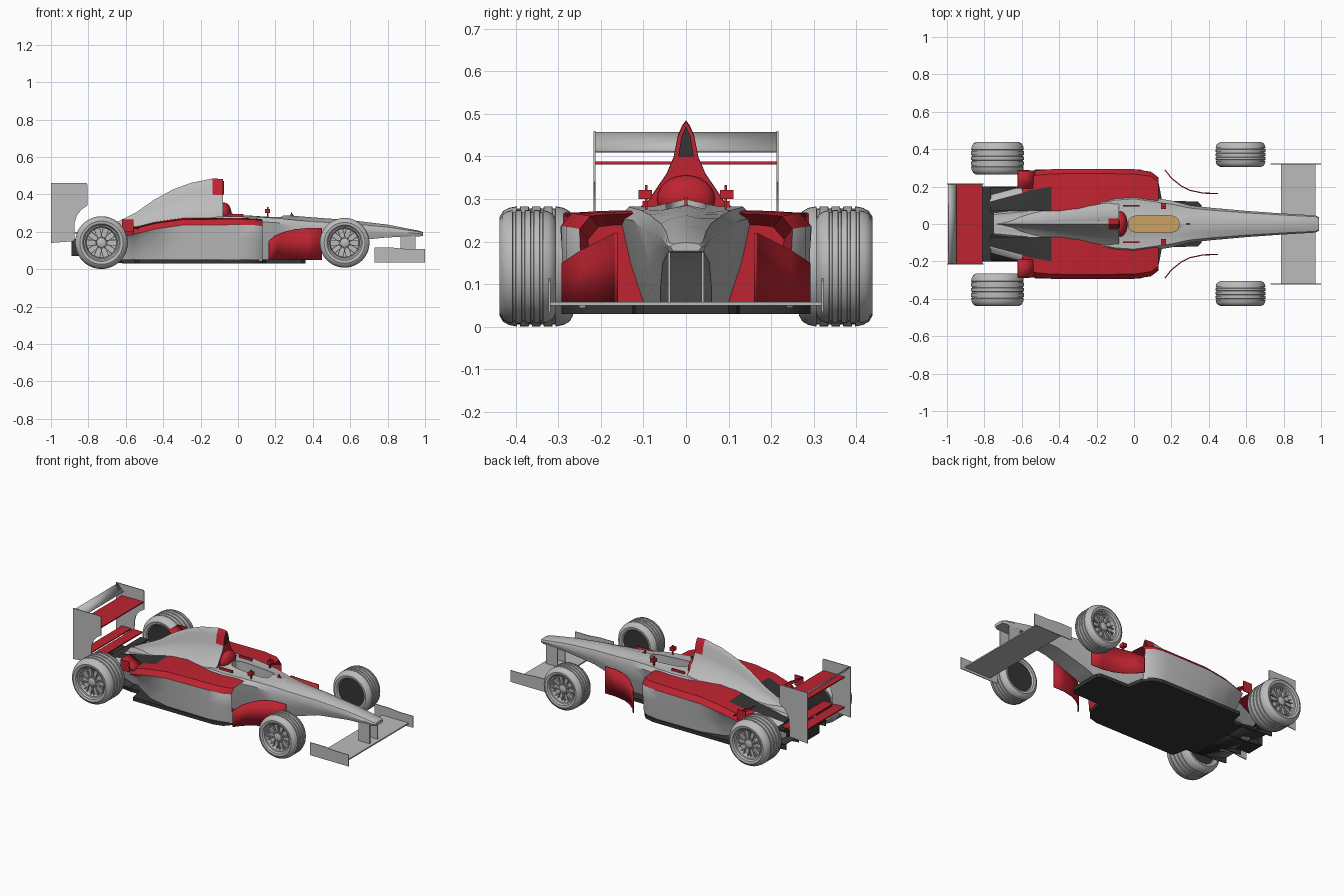
import bpy, bmesh
from math import sin, cos, pi

old = bpy.data.objects.get("Cube")
if old:
    bpy.data.objects.remove(old)


def material(name, rgb):
    m = bpy.data.materials.new(name)
    m.use_nodes = True
    m.diffuse_color = (*rgb, 1)
    m.node_tree.nodes["Principled BSDF"].inputs["Base Color"].default_value = (*rgb, 1)
    return m


GREY = material("light grey", (0.5, 0.5, 0.5))
RED = material("racing red", (0.52, 0.017, 0.03))
DARK = material("carbon dark", (0.035, 0.035, 0.035))
TAN = material("seat tan", (0.6, 0.36, 0.13))


def shade(ob, angle=0.6):
    bpy.ops.object.select_all(action="DESELECT")
    ob.select_set(True)
    bpy.context.view_layer.objects.active = ob
    bpy.ops.object.shade_smooth_by_angle(angle=angle)


def make(name, verts, faces, mats, index=None, mirror=False, thick=0):
    me = bpy.data.meshes.new(name)
    me.from_pydata(verts, [], faces)
    for m in mats:
        me.materials.append(m)
    for i, p in enumerate(me.polygons):
        p.material_index = index[i] if index else 0
    bm = bmesh.new()
    bm.from_mesh(me)
    bmesh.ops.recalc_face_normals(bm, faces=bm.faces)
    bm.to_mesh(me)
    bm.free()
    ob = bpy.data.objects.new(name, me)
    bpy.context.collection.objects.link(ob)
    shade(ob)
    if thick:
        mod = ob.modifiers.new("thickness", "SOLIDIFY")
        mod.thickness, mod.offset = thick, 0
    if mirror:
        ob.modifiers.new("mirror", "MIRROR").use_axis = (False, True, False)
    return ob


def loft(name, rings, mats, rule=None, closed=True, caps=(True, True), mirror=False, thick=0):
    """Skin rings of 3D points; rule(ring, segment) picks the material, ring -1 is the first cap."""
    n = len(rings[0])
    verts = [p for r in rings for p in r]
    faces, index = [], []
    rule = rule or (lambda r, s: 0)
    for r in range(len(rings) - 1):
        for s in range(n if closed else n - 1):
            t = (s + 1) % n
            faces.append((r * n + s, r * n + t, r * n + n + t, r * n + n + s))
            index.append(rule(r, s))
    if caps[0]:
        faces.append(tuple(range(n)))
        index.append(rule(-1, 0))
    if caps[1]:
        faces.append(tuple(range(len(verts) - n, len(verts))))
        index.append(rule(len(rings) - 1, 0))
    return make(name, verts, faces, mats, index, mirror, thick)


def prism(name, outline, axis, a, b, mat, mirror=False):
    """Extrude a 2D outline from a to b along the y or z axis."""
    place = (lambda p, h: (p[0], h, p[1])) if axis == "y" else (lambda p, h: (p[0], p[1], h))
    return loft(name, [[place(p, h) for p in outline] for h in (a, b)], [mat], mirror=mirror)


def box(name, xs, ys, zs, mat, mirror=False):
    outline = [(xs[0], ys[0]), (xs[1], ys[0]), (xs[1], ys[1]), (xs[0], ys[1])]
    return prism(name, outline, "z", zs[0], zs[1], mat, mirror)


def full(half, x):
    """Mirror a half section that starts on the centre line."""
    return [(x, y, z) for y, z in half] + [(x, -y, z) for y, z in reversed(half) if y > 0]


# Nose and tub: x, half width, top, widest height, bottom half width, bottom
stations = [
    (0.99, 0.036, 0.198, 0.188, 0.03, 0.178), (0.97, 0.046, 0.205, 0.19, 0.04, 0.175),
    (0.8, 0.056, 0.238, 0.205, 0.045, 0.17), (0.6, 0.07, 0.262, 0.215, 0.055, 0.15),
    (0.4, 0.088, 0.277, 0.22, 0.06, 0.09), (0.3, 0.1, 0.285, 0.23, 0.06, 0.045),
    (0.2, 0.125, 0.29, 0.25, 0.07, 0.045), (0, 0.158, 0.3, 0.255, 0.1, 0.045),
    (-0.1, 0.15, 0.3, 0.255, 0.11, 0.045), (-0.3, 0.11, 0.27, 0.24, 0.11, 0.045),
    (-0.75, 0.06, 0.2, 0.18, 0.06, 0.06)]
rings = [full([(0, zt), (w * 0.5, zt - 0.07 * (zt - zb)), (w * 0.85, zt * 0.6 + zm * 0.4), (w, zm),
               (w * 0.6 + wb * 0.4, zm * 0.5 + zb * 0.5), (wb, zb)], x)
         for x, w, zt, zm, wb, zb in stations]
tub = loft("nose_and_tub", rings, [GREY, TAN])

# Cockpit opening, cut with a tan floor
oval = [(0.105 + 0.135 * abs(cos(a)) ** 0.5 * (1 if cos(a) > 0 else -1),
         0.047 * abs(sin(a)) ** 0.6 * (1 if sin(a) > 0 else -1))
        for a in [pi * (i + 0.5) / 12 for i in range(24)]]
cutter = loft("cockpit_cutter", [[(x, y, h) for x, y in oval] for h in (0.21, 0.4)], [GREY, TAN],
              lambda r, s: 1 if r == -1 else 0)
cut = tub.modifiers.new("cockpit", "BOOLEAN")
cut.object, cut.operation, cut.solver = cutter, "DIFFERENCE", "EXACT"
bpy.context.view_layer.objects.active = tub
bpy.ops.object.modifier_apply(modifier="cockpit")
bpy.data.objects.remove(cutter)
shade(tub)

# Engine cover with red air intake
cover = [(-0.08, 0.146, 0.482, 0.25), (-0.135, 0.147, 0.485, 0.25), (-0.25, 0.12, 0.462, 0.25),
         (-0.35, 0.1, 0.425, 0.245), (-0.45, 0.08, 0.37, 0.235), (-0.55, 0.055, 0.3, 0.22),
         (-0.65, 0.03, 0.25, 0.2), (-0.73, 0.006, 0.21, 0.19)]
flare = [(1, 0), (0.95, 0.06), (0.85, 0.13), (0.63, 0.2), (0.47, 0.31), (0.2, 0.6), (0, 1)]
rings = [full([(w * f, zb + (zt - zb) * t) for t, f in flare] + [(w, zb - 0.05)], x)
         for x, w, zt, zb in cover]
last = len(rings[0]) - 1
loft("engine_cover", rings, [GREY, RED],
     lambda r, s: 1 if r == -1 or (r == 0 and (s < 3 or s > last - 3)) else 0)
loft("intake_mouth", [[(x, 0, 0.472), (x, 0.011, 0.445), (x, 0.018, 0.4), (x, -0.018, 0.4),
                       (x, -0.011, 0.445)] for x in (-0.082, -0.076)], [DARK])

# Headrest and cockpit side pads
bpy.ops.mesh.primitive_uv_sphere_add(segments=24, ring_count=12, radius=1, location=(-0.075, 0, 0.3))
headrest = bpy.context.object
headrest.name = "headrest"
headrest.scale = (0.04, 0.068, 0.056)
headrest.data.materials.append(RED)
shade(headrest)
box("cockpit_pad", (-0.06, 0.03), (0.094, 0.102), (0.28, 0.296), RED, True)

# Sidepods: x, outer edge, top, side, lower side, inner edge of the shelf
pods = [(0.03, 0.23, 0.235, 0.225, 0.2, 0.17), (0.13, 0.25, 0.26, 0.247, 0.235, 0.18),
        (0.09, 0.28, 0.265, 0.28, 0.268, 0.2), (0, 0.293, 0.268, 0.291, 0.285, 0.2),
        (-0.3, 0.295, 0.265, 0.29, 0.28, 0.2), (-0.44, 0.293, 0.245, 0.265, 0.245, 0.2),
        (-0.56, 0.282, 0.215, 0.19, 0.17, 0.18), (-0.6, 0.2, 0.21, 0.16, 0.14, 0.165),
        (-0.77, 0.155, 0.17, 0.1, 0.09, 0.12)]


def pod_paint(r, s):
    if r <= 0:
        return 1
    if s == 0 and r >= 5:
        return 2
    return 1 if s < 3 and r < 7 else 0


loft("sidepod", [[(x, 0.07, zt + 0.008), (x, ym, zt + 0.004), (x, yo - 0.025, zt), (x, yo, zt - 0.03),
                  (x, ys, zt * 0.6), (x, yl, 0.045), (x, 0.07, 0.045)]
                 for x, yo, zt, ys, yl, ym in pods],
     [GREY, RED, DARK], pod_paint, mirror=True)

# Rear flip-up winglets
loft("flip_up", [[(-0.53, y, 0.215), (-0.57, y, 0.235), (-0.62, y, 0.266)] for y in (0.19, 0.285)],
     [RED], closed=False, caps=(False, False), mirror=True, thick=0.006)
box("flip_up_fence", (-0.62, -0.56), (0.284, 0.289), (0.2, 0.266), RED, True)

# Curved guide vanes ahead of the sidepods
vane = [(0.165, 0.29, 0.15), (0.2, 0.245, 0.18), (0.25, 0.205, 0.2), (0.3, 0.18, 0.213),
        (0.37, 0.165, 0.22), (0.45, 0.163, 0.22)]
loft("guide_vane", [[(x, y, 0.05), (x, y, z)] for x, y, z in vane], [RED],
     closed=False, caps=(False, False), mirror=True, thick=0.006)

# Floor, diffuser and tail
side = [(0.36, 0.1), (0.34, 0.12), (0.15, 0.125), (0.13, 0.23), (0.09, 0.275), (0.03, 0.292),
        (-0.53, 0.292), (-0.55, 0.2), (-0.62, 0.2)]
prism("floor", side + [(x, -y) for x, y in reversed(side)], "z", 0.03, 0.052, DARK)
loft("diffuser", [[(-0.6, y, 0.035), (-0.72, y, 0.05), (-0.84, y, 0.09)] for y in (-0.2, 0.2)],
     [DARK], closed=False, caps=(False, False), thick=0.008)
for y in (0.07, 0.195):
    prism("diffuser_fence", [(-0.6, 0.03), (-0.84, 0.05), (-0.84, 0.09), (-0.6, 0.045)], "y",
          y, y + 0.005, DARK, True)
box("tail_box", (-0.89, -0.74), (-0.06, 0.06), (0.07, 0.16), DARK)
box("tail_deck", (-0.82, -0.765), (-0.2, 0.2), (0.16, 0.168), DARK)

# Rear wing
plate = [(-1, 0.46), (-0.81, 0.46), (-0.805, 0.45), (-0.805, 0.34), (-0.835, 0.32), (-0.86, 0.29),
         (-0.873, 0.25), (-0.875, 0.15), (-1, 0.14)]
prism("rear_endplate", plate, "y", 0.212, 0.217, GREY, True)
box("rear_main_plane", (-0.96, -0.81), (-0.213, 0.213), (0.381, 0.388), RED)
loft("rear_flap", [[(-0.95, y, 0.412), (-0.97, y, 0.43), (-0.992, y, 0.455)] for y in (-0.213, 0.213)],
     [GREY], closed=False, caps=(False, False), thick=0.006)
for x in (-0.96, -0.88):
    box("rear_lower_plane", (x, x + 0.065), (-0.213, 0.213), (0.19, 0.197), RED)

# Front wing and its pylons
box("front_wing", (0.785, 0.97), (-0.32, 0.32), (0.05, 0.058), GREY)
prism("front_endplate", [(0.73, 0.035), (1, 0.035), (1, 0.108), (0.9, 0.108), (0.83, 0.115),
                         (0.73, 0.115)], "y", 0.318, 0.323, GREY, True)
prism("wing_pylon", [(0.87, 0.055), (0.95, 0.055), (0.95, 0.195), (0.87, 0.2)], "y", 0.036, 0.042,
      GREY, True)

# Mirrors and nose fin
box("mirror_pod", (0.145, 0.172), (0.08, 0.112), (0.3, 0.321), RED, True)
box("mirror_stalk", (0.155, 0.162), (0.09, 0.096), (0.265, 0.333), RED, True)
prism("nose_fin", [(0.275, 0.27), (0.31, 0.27), (0.285, 0.305)], "y", -0.004, 0.004, RED)


# Wheels
def lathe(name, profile, x0, z0, mat, closed=False):
    """Turn (radius, y) points about a sideways axle."""
    steps = [2 * pi * i / 48 for i in range(49)]
    rings = [[(x0 + r * cos(a), y, z0 + r * sin(a)) for r, y in profile] for a in steps]
    ob = loft(name, rings, [mat], closed=closed, caps=(False, False), mirror=True)
    bm = bmesh.new()
    bm.from_mesh(ob.data)
    bmesh.ops.remove_doubles(bm, verts=bm.verts, dist=0.00005)
    bmesh.ops.recalc_face_normals(bm, faces=bm.faces)
    bm.to_mesh(ob.data)
    bm.free()
    return ob


def wheel(label, x, z, r, yi, yo):
    w, rim = yo - yi, r * 0.66
    tread = []
    for k in range(4):
        g = yi + w * (0.26 + 0.16 * k)
        tread += [(r, g - 0.004), (r - 0.005, g - 0.003), (r - 0.005, g + 0.003), (r, g + 0.004)]
    shoulder = [(rim, 0.09), (rim * 1.08, 0.02), (r * 0.82, 0), (r * 0.92, 0.05), (r * 0.975, 0.13)]
    profile = ([(q, yi + w * t) for q, t in shoulder] + tread
               + [(q, yo - w * t) for q, t in reversed(shoulder)])
    lathe(label + "_tyre", profile, x, z, GREY, True)
    lathe(label + "_rim", [(rim, yo - 0.012), (rim * 0.92, yo - 0.014), (rim * 0.86, yo - 0.04),
                           (0, yo - 0.045)], x, z, GREY)
    lathe(label + "_hub", [(r * 0.2, yo - 0.045), (r * 0.18, yo - 0.02), (r * 0.1, yo - 0.015),
                           (0, yo - 0.015)], x, z, GREY)
    lathe(label + "_inner_disc", [(rim, yi + 0.012), (0, yi + 0.012)], x, z, DARK)
    # Crossed spokes
    verts, faces = [], []
    for i in range(20):
        a = 2 * pi * (i // 2) / 10
        b = a + (0.45 if i % 2 else -0.45)
        n = len(verts)
        for q, ang, y in ((r * 0.15, a, yo - 0.022), (rim * 0.9, b, yo - 0.025)):
            for d, e in ((-1, 0), (1, 0), (1, -0.01), (-1, -0.01)):
                verts.append((x + q * cos(ang) - d * 0.002 * sin(ang), y + e,
                              z + q * sin(ang) + d * 0.002 * cos(ang)))
        faces += [(n + k, n + (k + 1) % 4, n + 4 + (k + 1) % 4, n + 4 + k) for k in range(4)]
    make(label + "_spokes", verts, faces, [GREY], mirror=True)


wheel("rear", -0.73, 0.142, 0.141, 0.265, 0.438)
wheel("front", 0.57, 0.141, 0.133, 0.305, 0.438)
